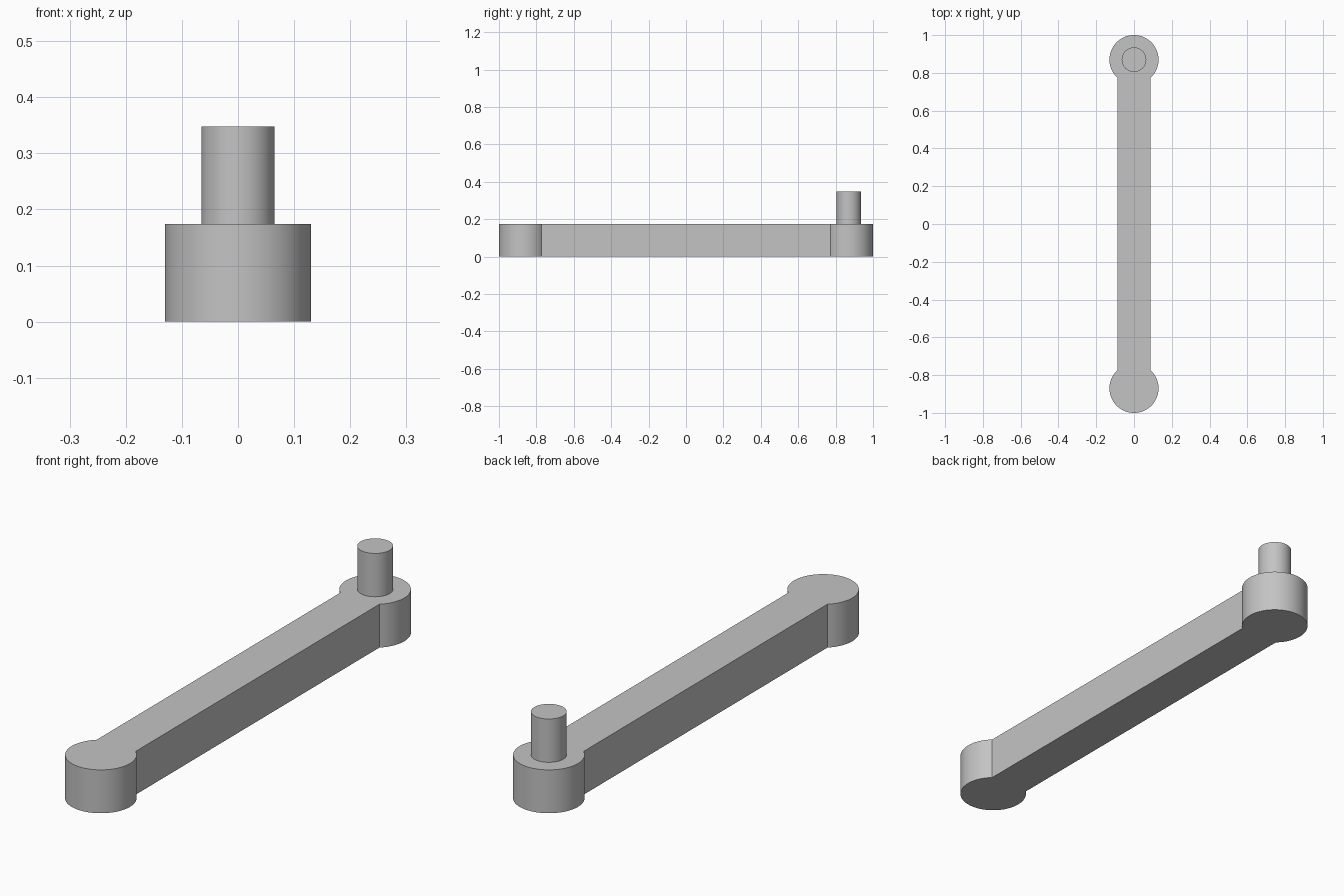
import bpy, bmesh, math

cube = bpy.data.objects.get("Cube")
if cube:
    bpy.data.objects.remove(cube, do_unlink=True)

REACH = 0.87        # distance of each boss centre from the middle
BOSS_R = 0.13
PIN_R = 0.065
HALF_WIDTH = 0.0867
THICK = 0.174
SEGMENTS = 64

grey = bpy.data.materials.new("plain grey")
grey.use_nodes = True
colour = (0.55, 0.55, 0.55, 1)
grey.diffuse_color = colour
grey.node_tree.nodes["Principled BSDF"].inputs["Base Color"].default_value = colour


def extrude_profile(name, points, bottom, top):
    """Raise a closed outline into a solid with smooth walls and sharp rims."""
    bm = bmesh.new()
    base = bm.faces.new([bm.verts.new((x, y, bottom)) for x, y in points])
    raised = bmesh.ops.extrude_face_region(bm, geom=[base], use_keep_orig=True)
    verts = [v for v in raised["geom"] if isinstance(v, bmesh.types.BMVert)]
    bmesh.ops.translate(bm, verts=verts, vec=(0, 0, top - bottom))
    bmesh.ops.recalc_face_normals(bm, faces=bm.faces)
    mesh = bpy.data.meshes.new(name)
    bm.to_mesh(mesh)
    bm.free()
    mesh.materials.append(grey)
    obj = bpy.data.objects.new(name, mesh)
    bpy.context.collection.objects.link(obj)
    bpy.ops.object.select_all(action="DESELECT")
    obj.select_set(True)
    bpy.context.view_layer.objects.active = obj
    bpy.ops.object.shade_smooth_by_angle(angle=math.radians(25))
    return obj


def arc(cy, radius, start, sweep, steps):
    return [(radius * math.cos(start + sweep * i / steps),
             cy + radius * math.sin(start + sweep * i / steps))
            for i in range(steps + 1)]


# Lever arm: straight bar blending into a round boss at each end
join = math.acos(HALF_WIDTH / BOSS_R)
back = arc(REACH, BOSS_R, -join, math.pi + 2 * join, SEGMENTS)
front = [(-x, -y) for x, y in back]
extrude_profile("lever_arm", back + front, 0, THICK)

# Upright pin on the back boss, seated slightly into the arm
pin = arc(REACH, PIN_R, 0, math.tau, SEGMENTS)[:-1]
extrude_profile("pin", pin, THICK - 0.01, 2 * THICK)
